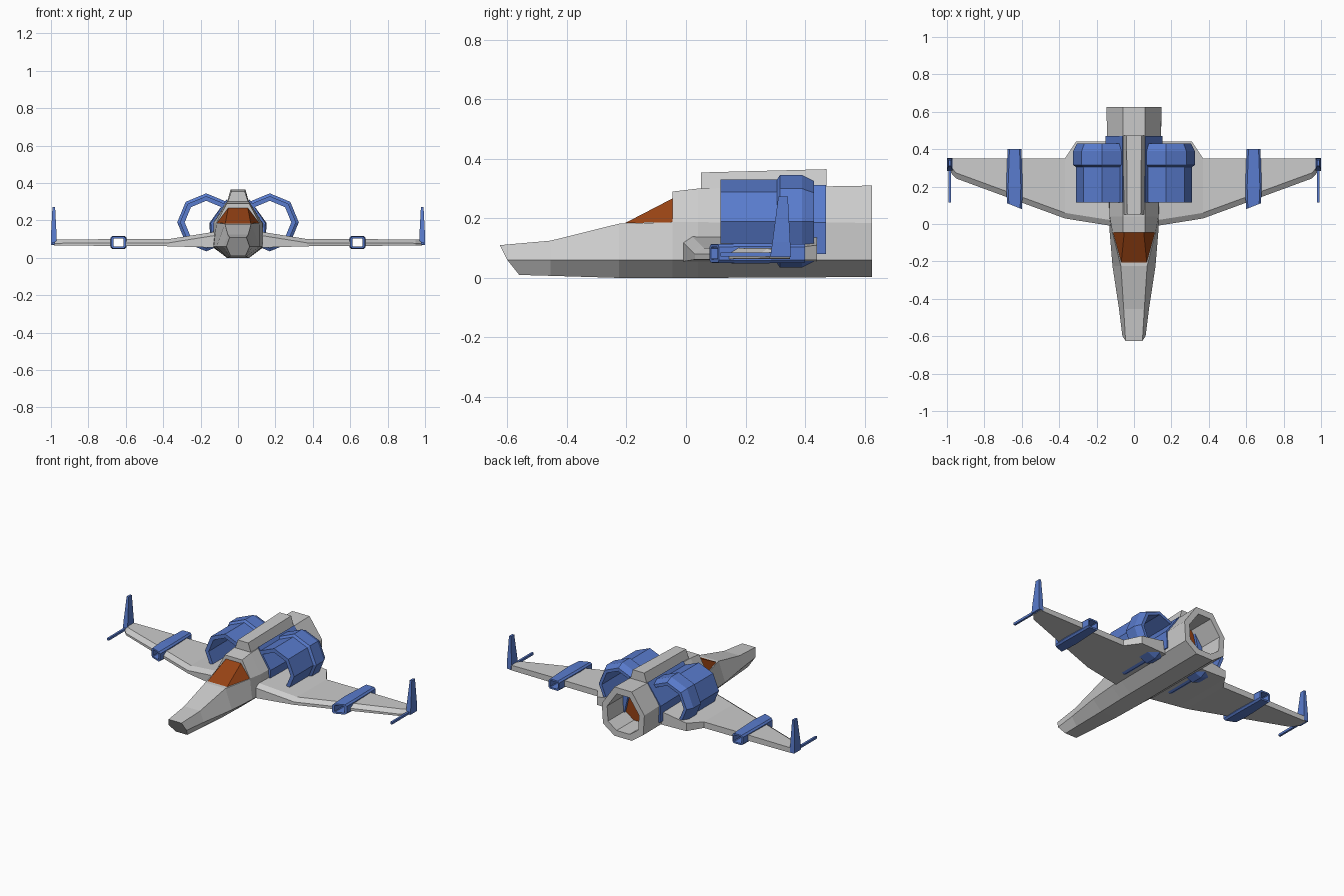
import bpy, bmesh, math

if "Cube" in bpy.data.objects:
    bpy.data.objects.remove(bpy.data.objects["Cube"])


def material(name, color):
    m = bpy.data.materials.new(name)
    m.diffuse_color = color
    m.use_nodes = True
    m.node_tree.nodes["Principled BSDF"].inputs["Base Color"].default_value = m.diffuse_color
    return m


BLUE = material("blue_paint", (0.10, 0.20, 0.61, 1))
ORANGE = material("orange_glass", (0.31, 0.055, 0.007, 1))


def loft(name, rings, mat=None, mirror=False, loop=False):
    """Skin a list of point rings; cap the ends, or join last to first."""
    bm = bmesh.new()
    vs = [[bm.verts.new(p) for p in r] for r in rings]
    n = len(rings[0])
    pairs = list(zip(vs, vs[1:])) + ([(vs[-1], vs[0])] if loop else [])
    for a, b in pairs:
        for i in range(n):
            j = (i + 1) % n
            bm.faces.new((a[i], a[j], b[j], b[i]))
    if not loop:
        bm.faces.new(vs[0])
        bm.faces.new(vs[-1])
    bmesh.ops.recalc_face_normals(bm, faces=bm.faces)
    me = bpy.data.meshes.new(name)
    bm.to_mesh(me)
    bm.free()
    ob = bpy.data.objects.new(name, me)
    bpy.context.collection.objects.link(ob)
    if mat:
        me.materials.append(mat)
    if mirror:
        ob.modifiers.new("mirror", "MIRROR")
    return ob


def sym(pts):
    """Right-hand half points (bottom to top) -> full symmetric ring."""
    return pts + [(-x, y, z) for x, y, z in reversed(pts)]


def at(y, pts):
    return sym([(x, y, z) for x, z in pts])


def shrink(ring, f, zc, y):
    return [(x * f, y, zc + (z - zc) * f) for x, _, z in ring]


def box(name, x0, x1, y0, y1, z0, z1, **kw):
    return loft(name, [[(x0, y, z0), (x1, y, z0), (x1, y, z1), (x0, y, z1)]
                       for y in (y0, y1)], **kw)


# Nose with a raked tip
loft("nose", [
    sym([(.04, -.56, .01), (.062, -.6, .06), (.045, -.625, .11)]),
    at(-.455, [(.045, .007), (.08, .06), (.055, .125)]),
    at(-.225, [(.055, 0), (.115, .06), (.07, .182)]),
    at(-.045, [(.06, 0), (.13, .06), (.115, .187)])])

# Octagonal fuselage, hollow exhaust at the rear
rear = at(.625, [(.06, .003), (.14, .06), (.148, .185), (.06, .31)])
bore = shrink(rear, .75, .15, .45)
loft("fuselage", [
    at(-.045, [(.06, 0), (.13, .06), (.115, .187), (.06, .29)]),
    at(.04, [(.06, 0), (.135, .06), (.13, .187), (.06, .30)]),
    rear, shrink(rear, .75, .15, .625), bore])

# Glowing plate inside the exhaust
loft("exhaust_plate", [shrink(bore, 1, .15, .447), shrink(bore, .99, .15, .455)], ORANGE)

# Wedge canopy
loft("canopy", [[(s * .068, -.205, .184), (s * .113, -.043, .187), (s * .052, -.043, .268)]
                for s in (1, -1)], ORANGE)

# Dorsal spine
loft("spine", [at(.05, [(.058, .29), (.036, .354)]),
               at(.472, [(.058, .30), (.04, .365)])])

# Blue panels on the fuselage sides
loft("side_panel", [[(x, y, z) for x, z in
                     ((.10, .08), (w, .08), (w + .006, .186), (.062, .312), (.05, .29))]
                    for y, w in ((.115, .14), (.47, .147))], BLUE, mirror=True)


# Wings, split around the hollow pods
def rib(x, le, te, lo, hi):
    return [(x, le, lo), (x, le, hi - .02), (x, le + .03, hi), (x, te, hi), (x, te, lo)]


loft("inner_wing", [rib(.12, -.01, .44, .055, .14), rib(.31, .02, .44, .06, .11),
                    rib(.37, .03, .35, .062, .10), rib(.605, .116, .35, .063, .10)],
     mirror=True)
loft("outer_wing", [rib(.675, .142, .35, .064, .10), rib(.95, .243, .35, .066, .098),
                    rib(.985, .28, .35, .067, .097)], mirror=True)


# Rectangular wing pods with chamfered corners
def pod_ring(y, w, h, c, slant=0):
    pts = [(w, -h + c), (w, h - c), (w - c, h), (-w + c, h),
           (-w, h - c), (-w, -h + c), (-w + c, -h), (w - c, -h)]
    return [(.639 + x, y + slant * x, .082 + z) for x, z in pts]


loft("wing_pod", [pod_ring(.095, .040, .031, .01, .4), pod_ring(.2, .044, .034, .01),
                  pod_ring(.40, .037, .031, .01), pod_ring(.40, .027, .021, .004),
                  pod_ring(.095, .027, .021, .004, .4)], BLUE, mirror=True, loop=True)


# Octagonal open engine tubes with a rear collar
def engine_ring(y, r):
    return [(.17 + r * math.cos(k * math.pi / 4), y, .19 + r * math.sin(k * math.pi / 4))
            for k in range(8)]


loft("engine", [engine_ring(y, r) for y, r in
                ((.115, .14), (.305, .14), (.315, .155), (.39, .155),
                 (.43, .135), (.43, .115), (.115, .115))], BLUE, mirror=True, loop=True)

# Wingtip fins and forward guns
loft("wingtip_fin", [[(.97, .283, .07), (1.0, .283, .07), (1.0, .352, .07), (.97, .352, .07)],
                     [(.97, .29, .12), (1.0, .29, .12), (1.0, .35, .12), (.97, .35, .12)],
                     [(.978, .31, .273), (.992, .31, .273), (.992, .342, .273), (.978, .342, .273)]],
     BLUE, mirror=True)
box("wingtip_gun", .979, .992, .115, .30, .072, .086, mat=BLUE, mirror=True)
